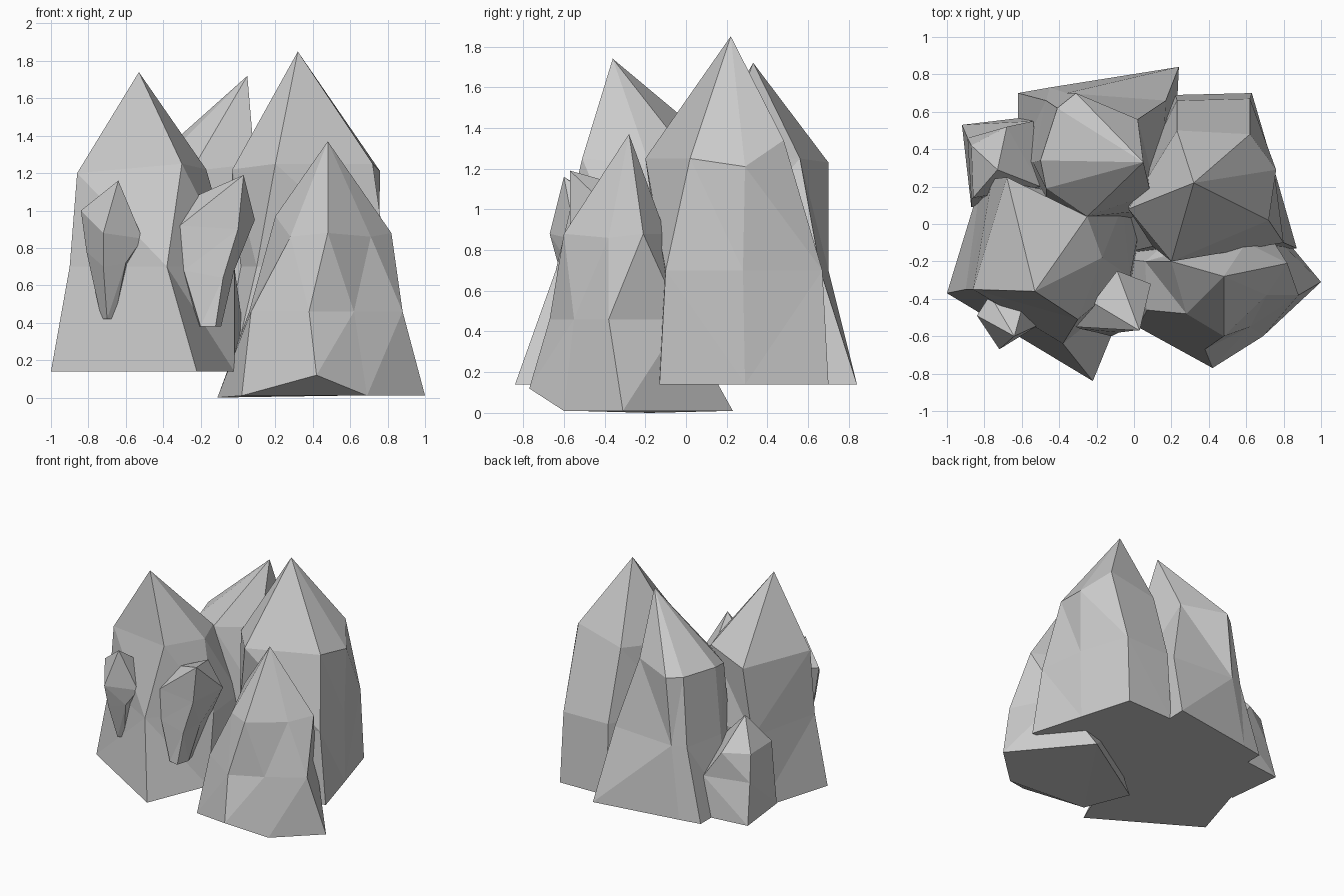
import bpy, bmesh


def spire(name, apex, levels, *outlines):
    """Faceted rock spire: same-count outlines stacked at levels, closed by an apex.
    A point may carry its own z to make the ring uneven."""
    bm = bmesh.new()
    rings = []
    for z, outline in zip(levels, outlines):
        rings.append([bm.verts.new((p[0], p[1], p[2] if len(p) > 2 else z)) for p in outline])
    n = len(rings[0])
    tip = bm.verts.new(apex)
    bm.faces.new(rings[0][::-1])
    for low, high in zip(rings, rings[1:]):
        for i in range(n):
            j = (i + 1) % n
            bm.faces.new((low[i], low[j], high[j], high[i]))
    for i in range(n):
        bm.faces.new((rings[-1][i], rings[-1][(i + 1) % n], tip))
    bmesh.ops.triangulate(bm, faces=bm.faces[:])
    bmesh.ops.recalc_face_normals(bm, faces=bm.faces[:])
    mesh = bpy.data.meshes.new(name)
    bm.to_mesh(mesh)
    bm.free()
    obj = bpy.data.objects.new(name, mesh)
    bpy.context.collection.objects.link(obj)
    return obj


# Large spire, front left
spire("left_spire", (-.53, -.36, 1.74), (.14, .70, 1.23),
      [(-1, -.37), (-.22, -.84), (-.02, -.35), (.06, .15), (-.82, .22)],
      [(-.90, -.35), (-.38, -.64), (-.02, -.28), (-.06, .10), (-.76, .24)],
      [(-.86, -.35, 1.20), (-.30, -.51, 1.25), (-.17, -.18, 1.22), (-.25, .04), (-.68, .25)])

# Tallest spire, right
spire("right_spire", (.32, .22, 1.85), (.14, .70, 1.25),
      [(-.03, -.15), (.87, -.13), (.75, .29), (.63, .70), (.22, .69), (-.04, .20)],
      [(.10, -.12), (.80, -.10), (.75, .28), (.62, .67), (.23, .66), (-.03, .15)],
      [(.20, -.20), (.72, .02), (.76, .29, 1.21), (.62, .48, 1.34), (.23, .50), (-.03, .08, 1.22)])

# Large spire, back
spire("back_spire", (.05, .33, 1.72), (.14, .70, 1.23),
      [(-.62, .35), (-.50, .05), (-.25, -.05), (.20, .0), (.24, .84), (-.45, .73), (-.62, .70)],
      [(-.54, .33), (-.47, .12), (-.25, .0), (.14, .08), (.17, .66), (-.36, .70), (-.47, .66)],
      [(-.50, .34), (-.47, .19, 1.20), (-.25, .04, 1.21), (.09, .16, 1.25), (.02, .56, 1.25),
       (-.31, .70), (-.41, .62)])

# Lower spire, front right
spire("front_spire", (.48, -.28, 1.37), (.01, .46, .88),
      [(.42, -.77, .12), (.69, -.60), (1, -.31), (.55, .23), (-.11, -.18, 0), (.02, -.55)],
      [(.38, -.67), (.62, -.55), (.88, -.38), (.70, -.02), (.06, -.20), (.07, -.46)],
      [(.48, -.60), (.71, -.38, .86), (.82, -.21), (.60, -.10), (.20, -.20, .97), (.28, -.48, .86)])

# Small spire, back left
spire("small_back_spire", (-.73, .29, .89), (.14, .45, .66),
      [(-.87, .09), (-.45, .15), (-.50, .58), (-.92, .53)],
      [(-.87, .13), (-.48, .20), (-.54, .55), (-.89, .46)],
      [(-.86, .14), (-.50, .20), (-.68, .52), (-.87, .42)])

# Small spires growing out of the left spire
spire("left_bud", (-.64, -.60, 1.16), (.42, .70, .92),
      [(-.73, -.47), (-.70, -.53), (-.66, -.50), (-.66, -.40), (-.72, -.38)],
      [(-.81, -.48, .78), (-.72, -.62), (-.60, -.57, .72), (-.58, -.38), (-.75, -.35)],
      [(-.84, -.49, 1.0), (-.72, -.67, .88), (-.51, -.54, .85), (-.58, -.38, 1.0), (-.77, -.38, 1.02)])
spire("middle_bud", (.03, -.57, 1.19), (.38, .68, .95),
      [(-.20, -.58), (-.12, -.60), (-.09, -.50), (-.12, -.40), (-.22, -.45)],
      [(-.29, -.56), (-.08, -.58, .64), (-.02, -.45), (-.05, -.28), (-.28, -.38)],
      [(-.31, -.55, .92), (0, -.57, .90), (.09, -.32), (-.09, -.25, 1.10), (-.22, -.42, 1.08)])
